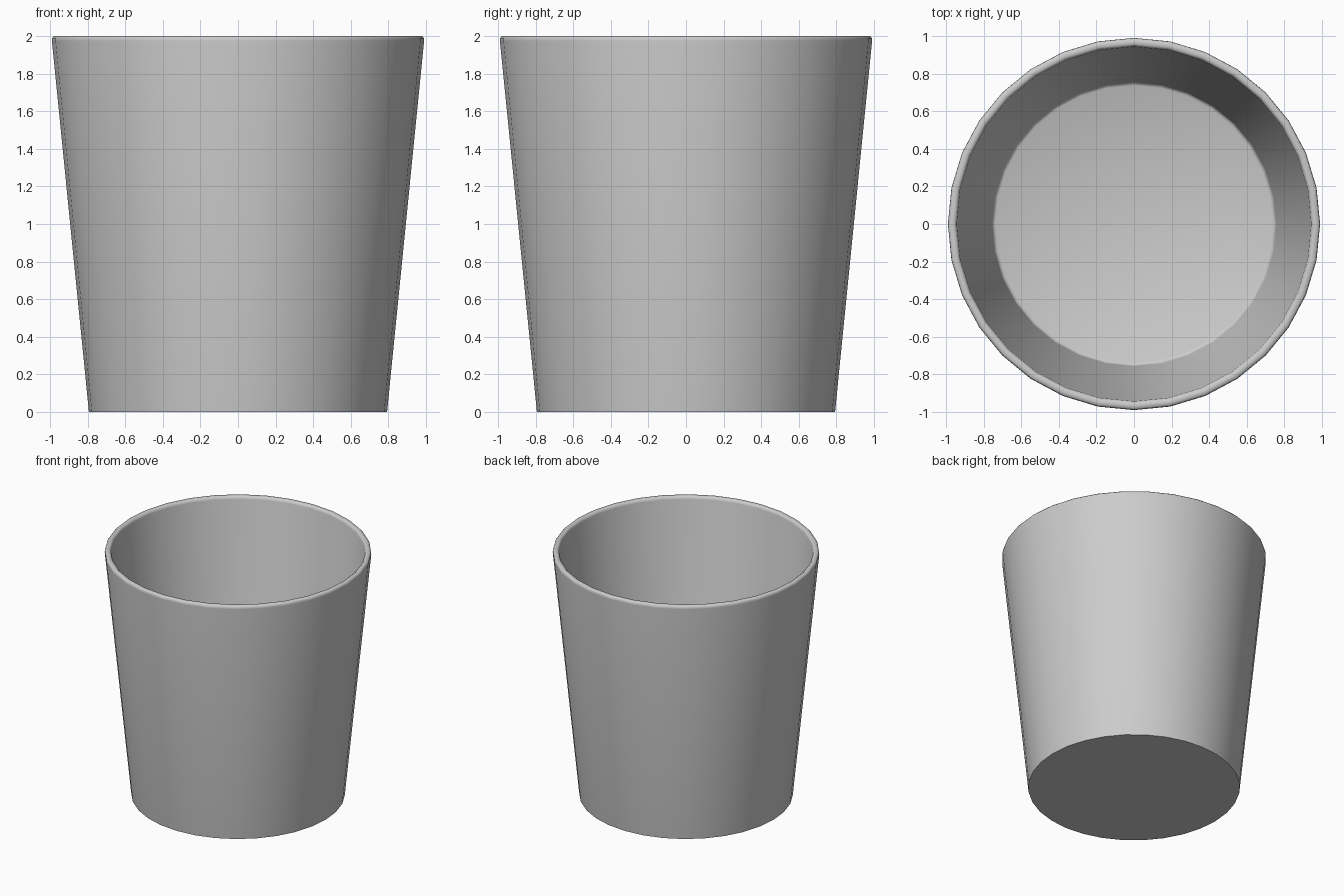
import bpy, bmesh, math

if "Cube" in bpy.data.objects:
    bpy.data.objects.remove(bpy.data.objects["Cube"])

SEGMENTS = 32

# Cup cross-section (radius, height): outer wall, rounded rim, inner wall, floor
profile = [
    (0.794, 0.0), (0.991, 1.975), (0.990, 1.990), (0.981, 2.0),
    (0.958, 2.0), (0.948, 1.992), (0.944, 1.978),
    (0.757, 0.070), (0.752, 0.055), (0.738, 0.048),
]

bm = bmesh.new()
rings = []
for r, z in profile:
    rings.append([bm.verts.new((r * math.cos(2 * math.pi * i / SEGMENTS),
                                r * math.sin(2 * math.pi * i / SEGMENTS), z))
                  for i in range(SEGMENTS)])

# Walls and rim
for a, b in zip(rings, rings[1:]):
    for i in range(SEGMENTS):
        j = (i + 1) % SEGMENTS
        bm.faces.new((a[i], a[j], b[j], b[i]))

# Underside and inner floor
bm.faces.new(rings[0][::-1])
bm.faces.new(rings[-1])
bmesh.ops.recalc_face_normals(bm, faces=bm.faces)

mesh = bpy.data.meshes.new("cup")
bm.to_mesh(mesh)
bm.free()
cup = bpy.data.objects.new("cup", mesh)
bpy.context.collection.objects.link(cup)

# Smooth sides with a crisp base edge
bpy.context.view_layer.objects.active = cup
cup.select_set(True)
bpy.ops.object.shade_smooth_by_angle(angle=math.radians(60))
